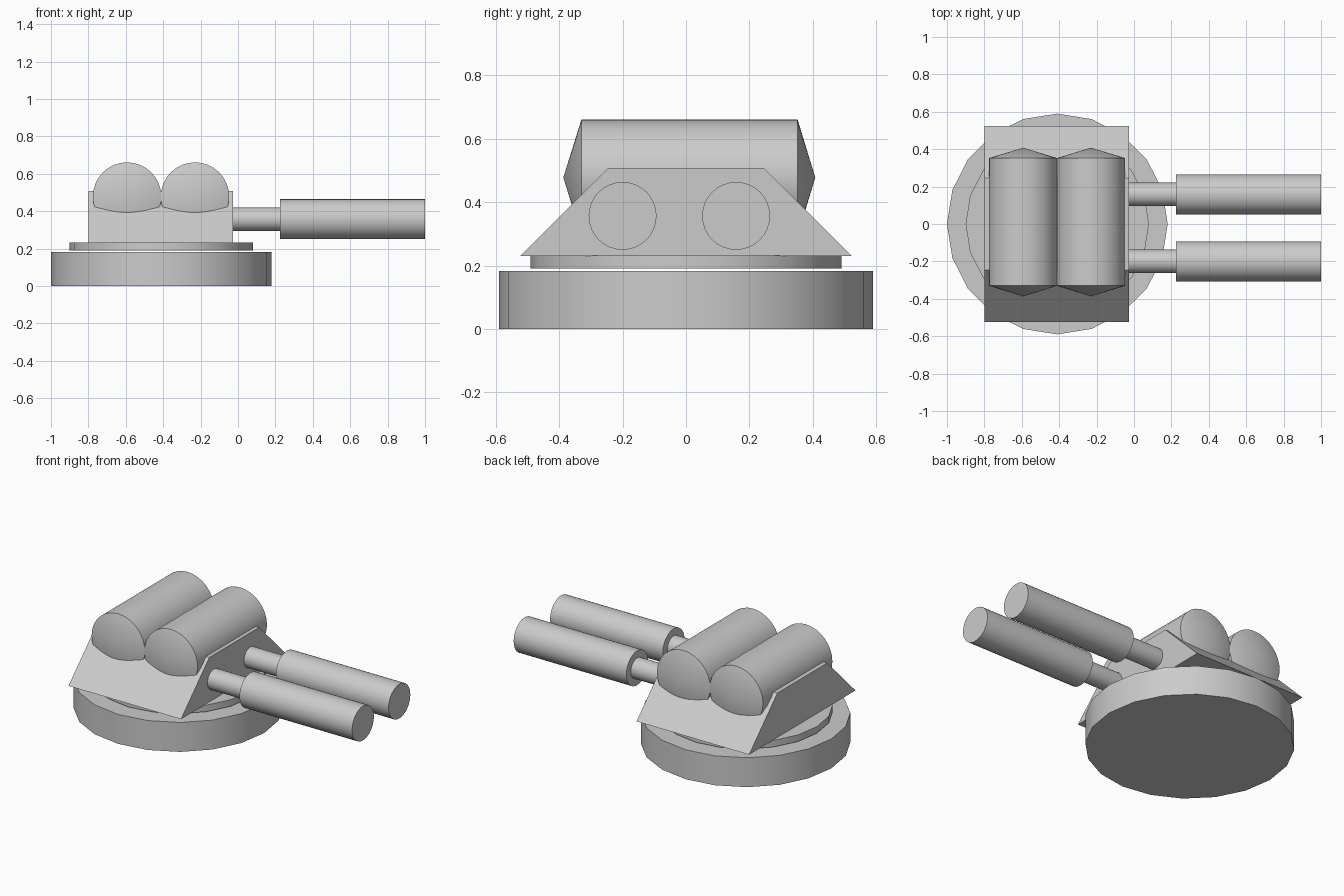
import bpy, bmesh
from math import pi, cos, sin

if "Cube" in bpy.data.objects:
    bpy.data.objects.remove(bpy.data.objects["Cube"])

def make_object(name, verts, faces, smooth=True):
    mesh = bpy.data.meshes.new(name)
    mesh.from_pydata(verts, [], faces)
    bm = bmesh.new()
    bm.from_mesh(mesh)
    bmesh.ops.recalc_face_normals(bm, faces=bm.faces)
    bm.to_mesh(mesh)
    bm.free()
    ob = bpy.data.objects.new(name, mesh)
    bpy.context.collection.objects.link(ob)
    if smooth:
        bpy.ops.object.select_all(action='DESELECT')
        ob.select_set(True)
        bpy.context.view_layer.objects.active = ob
        bpy.ops.object.shade_smooth_by_angle(angle=pi / 6)
    return ob

def lathe(name, axis, center, stations, sides, tips=None):
    """Round solid along an axis: stations are (position, radius); tips are cone apexes."""
    def place(t, u, v):
        a, b = center
        return {'x': (t, a + u, b + v), 'y': (a + u, t, b + v), 'z': (a + u, b + v, t)}[axis]
    verts = [place(t, r * cos(2 * pi * i / sides), r * sin(2 * pi * i / sides))
             for t, r in stations for i in range(sides)]
    faces = []
    for k in range(len(stations) - 1):
        for i in range(sides):
            a, b = k * sides + i, k * sides + (i + 1) % sides
            faces.append((a, b, b + sides, a + sides))
    for n, start in enumerate((0, (len(stations) - 1) * sides)):
        ring = [start + i for i in range(sides)]
        if tips:
            verts.append(place(tips[n], 0, 0))
            apex = len(verts) - 1
            faces += [(ring[i], ring[(i + 1) % sides], apex) for i in range(sides)]
        else:
            faces.append(ring)
    return make_object(name, verts, faces)

# Round base and the turntable floating just above it
lathe("base", 'z', (-0.41, 0), [(0, 0.59), (0.183, 0.59)], 20)
lathe("turntable", 'z', (-0.41, 0), [(0.191, 0.49), (0.2325, 0.49)], 20)

# Trapezoid turret body
profile = [(-0.523, 0.231), (0.523, 0.231), (0.245, 0.508), (-0.245, 0.508)]
verts = [(x, y, z) for x in (-0.80, -0.026) for y, z in profile]
faces = [(0, 1, 2, 3), (4, 5, 6, 7)] + [(i, (i + 1) % 4, 4 + (i + 1) % 4, 4 + i) for i in range(4)]
make_object("turret_body", verts, faces, smooth=False)

# Two cone-ended tanks lying across the turret
for label, x in (("rear", -0.593), ("front", -0.23)):
    lathe(label + "_tank", 'y', (x, 0.478), [(-0.33, 0.183), (0.352, 0.183)], 32, tips=(-0.387, 0.408))

# Twin barrels: thin neck and thick sleeve
for label, y in (("left", 0.158), ("right", -0.2)):
    lathe(label + "_barrel_neck", 'x', (y, 0.357), [(-0.1, 0.063), (0.26, 0.063)], 32)
    lathe(label + "_barrel_sleeve", 'x', (y, 0.357), [(0.225, 0.107), (1.0, 0.107)], 32)
